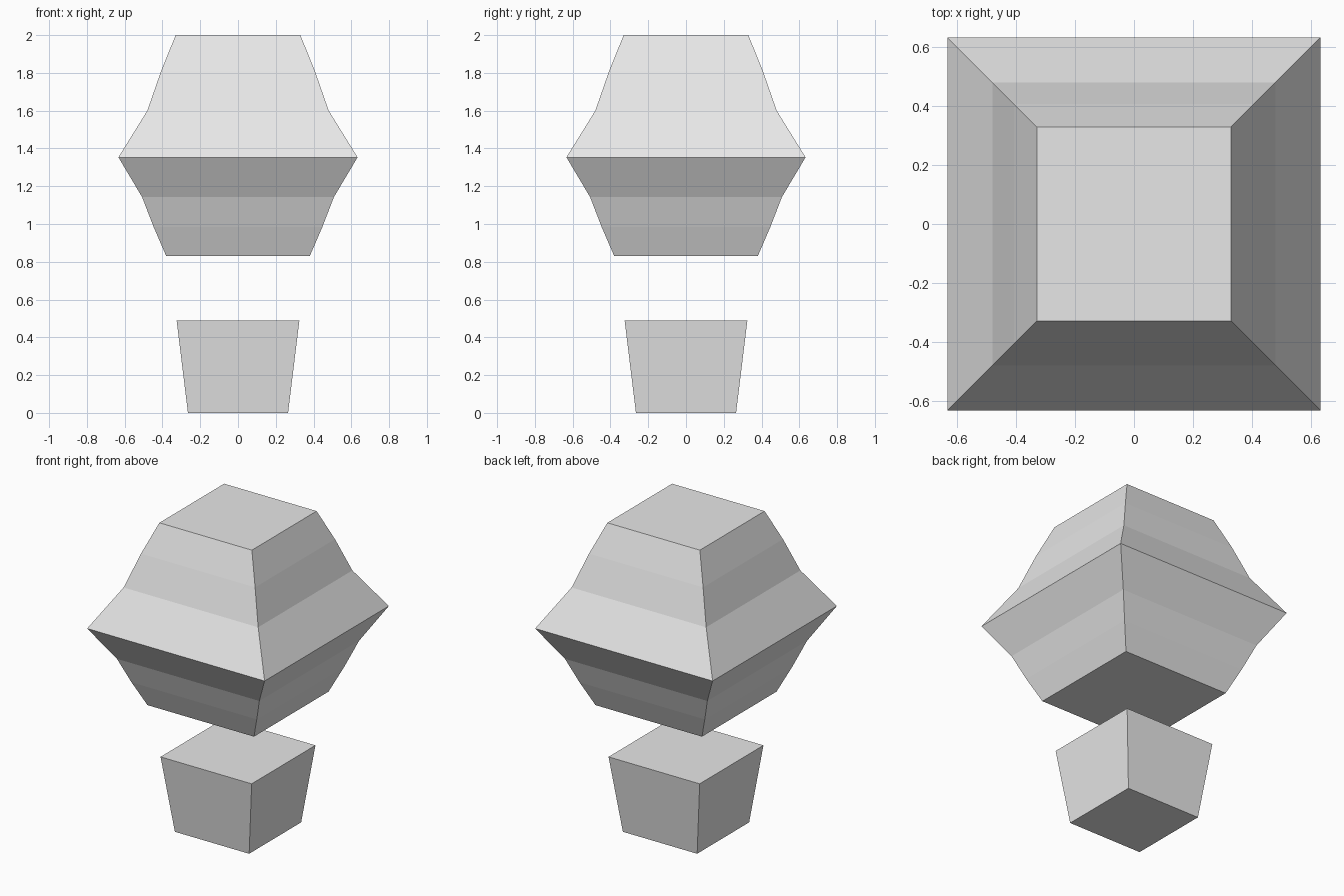
import bpy
import bmesh

if "Cube" in bpy.data.objects:
    bpy.data.objects.remove(bpy.data.objects["Cube"], do_unlink=True)

# Single light grey material
grey = bpy.data.materials.new("light_grey")
grey.use_nodes = True
color = (0.8, 0.8, 0.8, 1.0)
grey.diffuse_color = color
grey.node_tree.nodes["Principled BSDF"].inputs["Base Color"].default_value = color


def square_loft(name, profile):
    """Closed solid of stacked square rings; profile is (half width, height) from the bottom up."""
    bm = bmesh.new()
    rings = [[bm.verts.new((sx * r, sy * r, z))
              for sx, sy in ((-1, -1), (1, -1), (1, 1), (-1, 1))]
             for r, z in profile]
    for low, high in zip(rings, rings[1:]):
        for i in range(4):
            j = (i + 1) % 4
            bm.faces.new((low[i], low[j], high[j], high[i]))
    bm.faces.new(rings[0][::-1])
    bm.faces.new(rings[-1])
    mesh = bpy.data.meshes.new(name)
    bm.to_mesh(mesh)
    bm.free()
    mesh.materials.append(grey)
    obj = bpy.data.objects.new(name, mesh)
    bpy.context.collection.objects.link(obj)
    return obj


# Tapered base block
square_loft("base_block", [(0.265, 0.0), (0.325, 0.49)])

# Floating flared body, widest at its sharp rim
square_loft("upper_body", [
    (0.38, 0.83), (0.447, 0.985), (0.508, 1.143), (0.633, 1.353),
    (0.48, 1.6), (0.407, 1.81), (0.33, 2.0),
])
